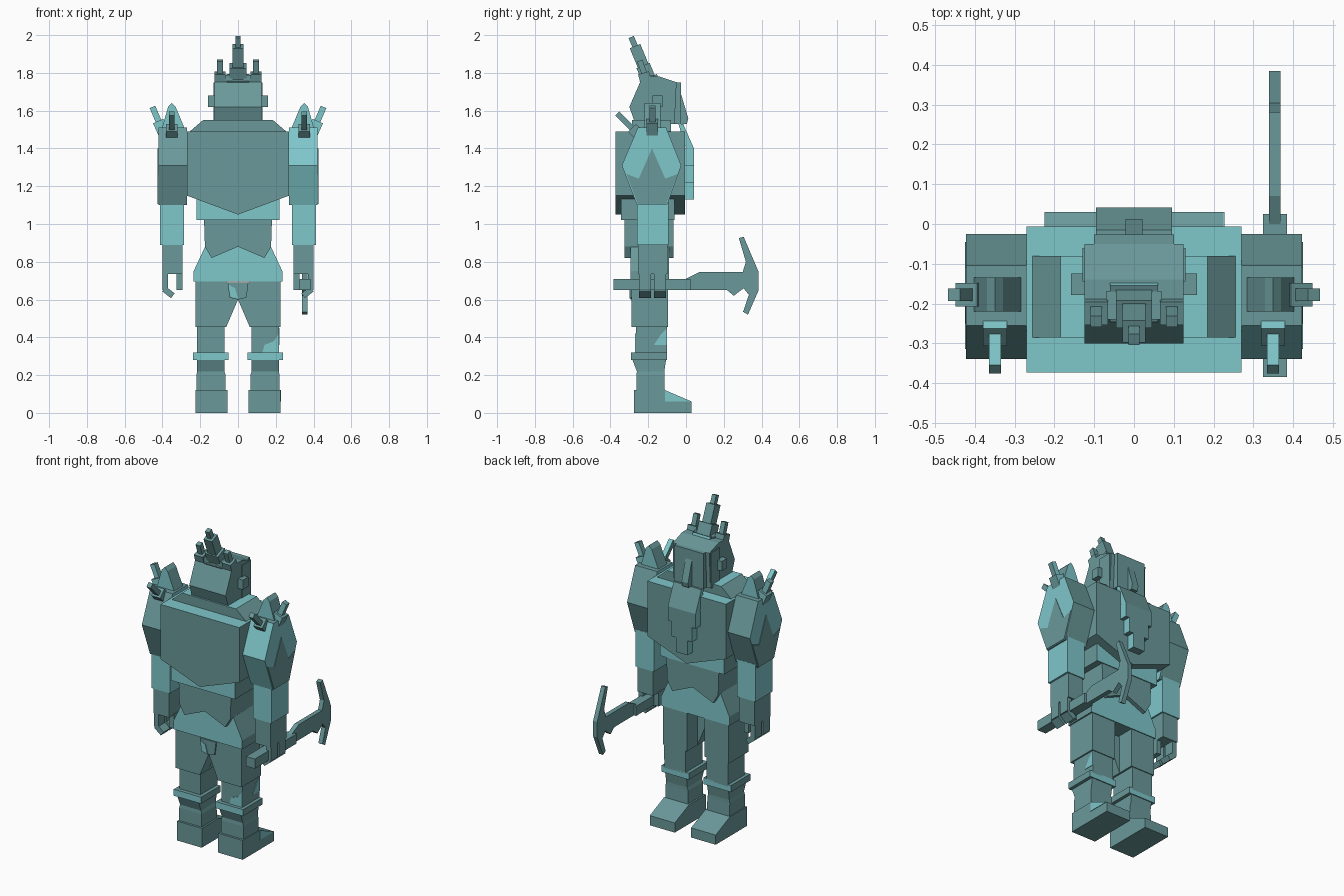
import bpy, bmesh
from mathutils import Vector

if "Cube" in bpy.data.objects:
    bpy.data.objects.remove(bpy.data.objects["Cube"])


def material(name, rgb):
    m = bpy.data.materials.new(name)
    m.diffuse_color = (*rgb, 1)
    m.use_nodes = True
    m.node_tree.nodes["Principled BSDF"].inputs["Base Color"].default_value = m.diffuse_color
    return m


MATS = [material("grey_teal", (0.145, 0.318, 0.324)),
        material("light_teal", (0.212, 0.571, 0.597))]
GREY, LIGHT = 0, 1


def finish(name, bm, mat):
    """mat is a material index, or a rule taking a face and giving one."""
    bmesh.ops.recalc_face_normals(bm, faces=bm.faces)
    bm.normal_update()
    for f in bm.faces:
        f.material_index = int(mat(f)) if callable(mat) else mat
    me = bpy.data.meshes.new(name)
    bm.to_mesh(me)
    bm.free()
    for m in MATS:
        me.materials.append(m)
    bpy.context.collection.objects.link(bpy.data.objects.new(name, me))


def loft(name, rings, mat):
    """Skin a stack of matching rings and cap both ends."""
    bm = bmesh.new()
    vs = [[bm.verts.new(p) for p in r] for r in rings]
    n = len(vs[0])
    for a, b in zip(vs, vs[1:]):
        for i in range(n):
            j = (i + 1) % n
            bm.faces.new((a[i], a[j], b[j], b[i]))
    bm.faces.new(vs[0])
    bm.faces.new(vs[-1])
    finish(name, bm, mat)


def prism_y(name, pts, y0, y1, mat=GREY, s=1):
    loft(name, [[(s * x, y, z) for x, z in pts] for y in (y0, y1)], mat)


def prism_x(name, pts, x0, x1, mat=GREY, s=1):
    loft(name, [[(s * x, y, z) for y, z in pts] for x in (x0, x1)], mat)


def tower(name, levels, mat=GREY, s=1):
    """Levels are (z, x0, x1, y0, y1) rectangles."""
    loft(name, [[(s * x0, y0, z), (s * x1, y0, z), (s * x1, y1, z), (s * x0, y1, z)]
                for z, x0, x1, y0, y1 in levels], mat)


def box(name, x0, x1, y0, y1, z0, z1, mat=GREY, s=1):
    tower(name, [(z0, x0, x1, y0, y1), (z1, x0, x1, y0, y1)], mat, s)


def beam(name, a, b, w, d, side, mat=GREY, s=1):
    """Straight bar from a to b, w wide along side, d deep."""
    a, b, u = Vector(a), Vector(b), Vector(side)
    v = (b - a).cross(u).normalized() * d / 2
    u = u * w / 2
    rings = [[c - u - v, c + u - v, c + u + v, c - u + v] for c in (a, b)]
    loft(name, [[(s * p.x, p.y, p.z) for p in r] for r in rings], mat)


def mirrored(pts):
    return pts + [(-x, z) for x, z in reversed(pts) if x]


X, Y = (1, 0, 0), (0, 1, 0)


# Colour rules by face direction
def top_light(f):
    return f.normal.z > .9


def front_light(f):
    return f.normal.y < -.5


def ends_light(f):
    return abs(f.normal.y) > .5


def side_light(f):
    return abs(f.normal.x) > .5


# Torso, collar, belt and abdomen
prism_y("torso", mirrored([(0, 1.05), (.27, 1.15), (.27, 1.49)]), -.373, -.006, top_light)
tower("collar", [(1.49, -.255, .255, -.285, -.08), (1.55, -.185, .185, -.285, -.08)], top_light)
box("belt", -.22, .22, -.343, -.06, 1.02, 1.14, ends_light)
prism_y("abdomen", mirrored([(0, .88), (.14, .82), (.175, .88), (.18, 1.03)]), -.325, -.065)
tower("hips", [(.695, -.235, .235, -.295, -.09), (.75, -.235, .235, -.295, -.09),
               (.9, -.165, .165, -.295, -.09)], ends_light)
prism_y("crotch_flap", mirrored([(0, .6), (.045, .61), (.055, .69)]), -.295, -.21)
prism_y("crotch_patch", [(0, .605), (-.04, .615), (-.05, .68), (-.015, .66)], -.3, -.294, LIGHT)

# Head: skull profile, neck, face block, nose
prism_x("skull", [(-.275, 1.55), (-.30, 1.62), (-.23, 1.78), (-.14, 1.78), (-.05, 1.75), (-.06, 1.55)],
        -.125, .125)
box("neck", -.125, .125, -.27, -.1, 1.5, 1.56)
box("face", -.13, .13, -.145, -.06, 1.53, 1.75)
box("brow_plate", -.10, .10, -.06, -.027, 1.53, 1.75)
prism_x("nose", [(-.03, 1.7), (.012, 1.56), (.005, 1.53), (-.03, 1.53)], -.022, .022)

# Stepped beard
prism_x("beard_top", [(-.04, 1.53), (-.015, 1.53), (.042, 1.4), (.0, 1.4)], -.095, .095, side_light)
for i, w in enumerate((.095, .07, .04)):
    z = 1.4 - .09 * i
    box("beard_step", -w, w, -.006, .042, z - .09, z, side_light)

# Swept-back crest
base, tip = Vector((0, -.178, 1.72)), Vector((0, -.29, 1.99))
for name, t0, t1, w, d in (("crest_base", 0, .2, .12, .10), ("crest_block", .1, .44, .09, .075),
                           ("crest_stem", .4, .82, .058, .06), ("crest_tip", .6, 1, .028, .03)):
    beam(name, base.lerp(tip, t0), base.lerp(tip, t1), w, d, X,
         (lambda f: f.normal.y > .5) if name == "crest_base" else GREY)

for s in (-1, 1):
    # Ears and small horns
    box("ear", .12, .158, -.178, -.125, 1.62, 1.68, GREY, s)
    beam("horn_base", (.095, -.205, 1.73), (.095, -.225, 1.80), .06, .06, X, GREY, s)
    beam("horn_tip", (.095, -.215, 1.78), (.095, -.245, 1.865), .03, .03, X, GREY, s)
    box("horn_bracket", .03, .07, -.24, -.17, 1.73, 1.79, GREY, s)

    # Bulging shoulder with light outer face and a grey patch on it
    prism_x("shoulder", [(-.26, 1.1), (-.34, 1.31), (-.255, 1.51), (-.105, 1.51), (-.025, 1.31), (-.10, 1.1)],
            .27, .422, lambda f, s=s: abs(f.normal.x) > .9 or (s > 0 and f.normal.y < -.5), s)
    prism_x("shoulder_patch", [(-.255, 1.105), (-.315, 1.265), (-.25, 1.24), (-.18, 1.4), (-.11, 1.24),
                               (-.045, 1.265), (-.105, 1.105)], .421, .425, GREY, s)

    # Shoulder spikes: upright wedge, outward spike, rear spike
    prism_y("shoulder_wedge", [(.28, 1.5), (.33, 1.62), (.35, 1.64), (.37, 1.62), (.405, 1.5)],
            -.22, -.135, ends_light, s)
    for name, a, b, w in (("outer_spike_base", (.385, -.178, 1.46), (.422, -.178, 1.545), .06),
                          ("outer_spike_tip", (.41, -.178, 1.52), (.453, -.178, 1.62), .032)):
        beam(name, a, b, w, w, Y, ends_light, s)
    for name, a, b, w in (("rear_spike_base", (.35, -.22, 1.44), (.35, -.285, 1.51), .06),
                          ("rear_spike_tip", (.35, -.27, 1.49), (.35, -.365, 1.585), .03)):
        beam(name, a, b, w, w, X, lambda f: f.normal.z > .5 and f.normal.y > 0, s)

    # Arm and gripping hand
    box("upper_arm", .285, .412, -.26, -.092, .89, 1.12, LIGHT, s)
    box("forearm", .295, .40, -.255, -.098, .735, .895, GREY, s)
    for y in (-.25, -.17):
        box("finger", .37, .40, y, y + .065, .65, .74, GREY, s)
        beam("fingertip", (.39, y + .0325, .655), (.345, y + .0325, .62), .065, .032, Y, GREY, s)
    box("thumb", .293, .325, -.21, -.15, .65, .74, GREY, s)

    # Leg: thigh, knee, cuff, shin, boot
    box("thigh", .06, .226, -.288, -.095, .455, .72, GREY, s)
    prism_y("inner_thigh", [(0, .69), (0, .6), (.062, .455), (.062, .69)], -.286, -.2, GREY, s)
    box("knee", .072, .217, -.265, -.10, .31, .46, GREY, s)
    box("cuff", .05, .238, -.29, -.10, .28, .32, ends_light, s)
    tower("shin", [(.11, .066, .22, -.262, -.112), (.2, .066, .22, -.262, -.115),
                   (.22, .072, .216, -.26, -.115), (.285, .07, .218, -.285, -.105)], GREY, s)
    box("boot", .056, .225, -.275, -.11, 0, .12, GREY, s)
    prism_x("boot_toe", [(-.11, 0), (.03, 0), (.03, .06), (-.11, .12)], .056, .225, GREY, s)

# Worn light patches on the right leg
prism_y("knee_front_patch", [(.13, .32), (.217, .32), (.217, .42), (.19, .38), (.14, .36)],
        -.269, -.264, LIGHT)
prism_x("knee_side_patch", [(-.17, .36), (-.10, .36), (-.10, .45), (-.13, .42)], .216, .22, LIGHT)
prism_x("toe_side_patch", [(-.11, .06), (.03, .06), (-.11, .12)], .224, .228, LIGHT)

# Pickaxe held in one hand, blade forward
box("pickaxe_handle", .325, .385, -.385, .025, .65, .71)
prism_x("pickaxe_blade", [(.0, .65), (.0, .71), (.07, .745), (.30, .745), (.317, .80), (.28, .925),
                          (.305, .933), (.385, .745), (.385, .65), (.328, .52), (.302, .535),
                          (.333, .625), (.305, .66), (.253, .62), (.217, .65)], .34, .368)
